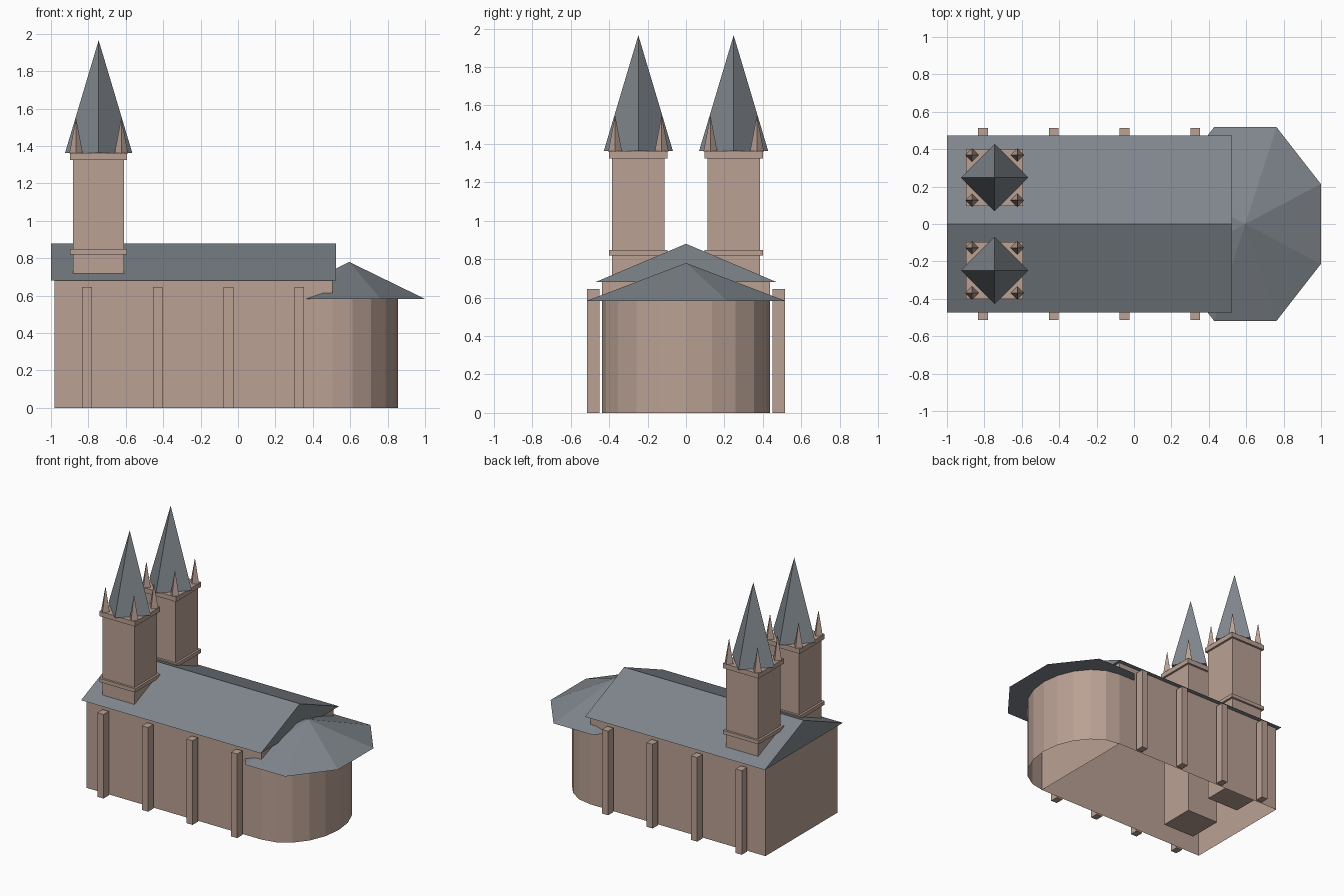
import bpy
import bmesh
from math import sin, cos, pi

cube = bpy.data.objects.get("Cube")
if cube:
    bpy.data.objects.remove(cube, do_unlink=True)


def make_material(name, rgb):
    mat = bpy.data.materials.new(name)
    mat.use_nodes = True
    mat.diffuse_color = (*rgb, 1)
    mat.node_tree.nodes["Principled BSDF"].inputs["Base Color"].default_value = (*rgb, 1)
    return mat


STONE = make_material("warm_stone", (0.49, 0.355, 0.295))
SLATE = make_material("grey_slate", (0.215, 0.24, 0.265))


def finish(name, bm, mat):
    bmesh.ops.recalc_face_normals(bm, faces=bm.faces)
    mesh = bpy.data.meshes.new(name)
    bm.to_mesh(mesh)
    bm.free()
    mesh.materials.append(mat)
    obj = bpy.data.objects.new(name, mesh)
    bpy.context.collection.objects.link(obj)
    return obj


def box(name, x, y, z, mat, open_bottom=False):
    """Box from (min, max) pairs."""
    bm = bmesh.new()
    bmesh.ops.create_cube(bm, size=1)
    for v in bm.verts:
        v.co = [pair[0] if c < 0 else pair[1] for c, pair in zip(v.co, (x, y, z))]
    bmesh.ops.recalc_face_normals(bm, faces=bm.faces)
    if open_bottom:
        floor = [f for f in bm.faces if f.normal.z < -0.9]
        bmesh.ops.delete(bm, geom=floor, context="FACES_ONLY")
    return finish(name, bm, mat)


def block(name, cx, cy, half, z, mat):
    return box(name, (cx - half, cx + half), (cy - half, cy + half), z, mat)


def pyramid(name, centre, rx, ry, z, sides, turn, mat):
    """Pointed roof with an elliptical polygon base."""
    bm = bmesh.new()
    ring = []
    for i in range(sides):
        a = turn + 2 * pi * i / sides
        ring.append(bm.verts.new((centre[0] + rx * cos(a), centre[1] + ry * sin(a), z[0])))
    tip = bm.verts.new((*centre, z[1]))
    bm.faces.new(ring)
    for i in range(sides):
        bm.faces.new((ring[i], ring[(i + 1) % sides], tip))
    return finish(name, bm, mat)


# Nave walls, hollow below
box("nave_walls", (-0.98, 0.505), (-0.437, 0.437), (0, 0.69), STONE, open_bottom=True)

# Gabled nave roof
bm = bmesh.new()
profile = [bm.verts.new((-1, y, z)) for y, z in ((-0.473, 0.68), (0.473, 0.68), (0, 0.88))]
end = bm.faces.new(profile)
copy = bmesh.ops.extrude_face_region(bm, geom=[end], use_keep_orig=True)
bmesh.ops.translate(bm, vec=(1.525, 0, 0),
                    verts=[g for g in copy["geom"] if isinstance(g, bmesh.types.BMVert)])
finish("nave_roof", bm, SLATE)

# Rounded apse wall in ten flat facets
bm = bmesh.new()
low, high = [], []
for i in range(11):
    a = -pi / 2 + pi * i / 10
    x, y = 0.505 + 0.35 * cos(a), 0.437 * sin(a)
    low.append(bm.verts.new((x, y, 0)))
    high.append(bm.verts.new((x, y, 0.585)))
for i in range(10):
    bm.faces.new((low[i], low[i + 1], high[i + 1], high[i]))
bm.faces.new(high)
finish("apse_wall", bm, STONE)

# Eight-sided apse roof
pyramid("apse_roof", (0.595, 0), 0.437, 0.56, (0.583, 0.78), 8, pi / 8, SLATE)

# Buttresses along both sides
for side, label in ((-1, "right"), (1, "left")):
    for i in range(4):
        x = -0.807 + 0.378 * i
        box(f"buttress_{label}_{i + 1}", (x - 0.026, x + 0.026),
            sorted((side * 0.45, side * 0.514)), (0, 0.645), STONE)

# Twin towers with bands, spires and corner pinnacles
TX = -0.745
for side, label in ((-1, "right"), (1, "left")):
    ty = 0.248 * side
    block(f"tower_{label}", TX, ty, 0.136, (0.1, 1.34), STONE)
    block(f"tower_band_{label}", TX, ty, 0.152, (0.82, 0.848), STONE)
    block(f"tower_cap_{label}", TX, ty, 0.152, (1.325, 1.362), STONE)
    pyramid(f"spire_{label}", (TX, ty), 0.18, 0.18, (1.362, 1.965), 4, 0, SLATE)
    for i, (sx, sy) in enumerate(((-1, -1), (1, -1), (1, 1), (-1, 1))):
        pyramid(f"pinnacle_{label}_{i + 1}", (TX + 0.121 * sx, ty + 0.121 * sy),
                0.036, 0.036, (1.36, 1.55), 4, 0, STONE)
